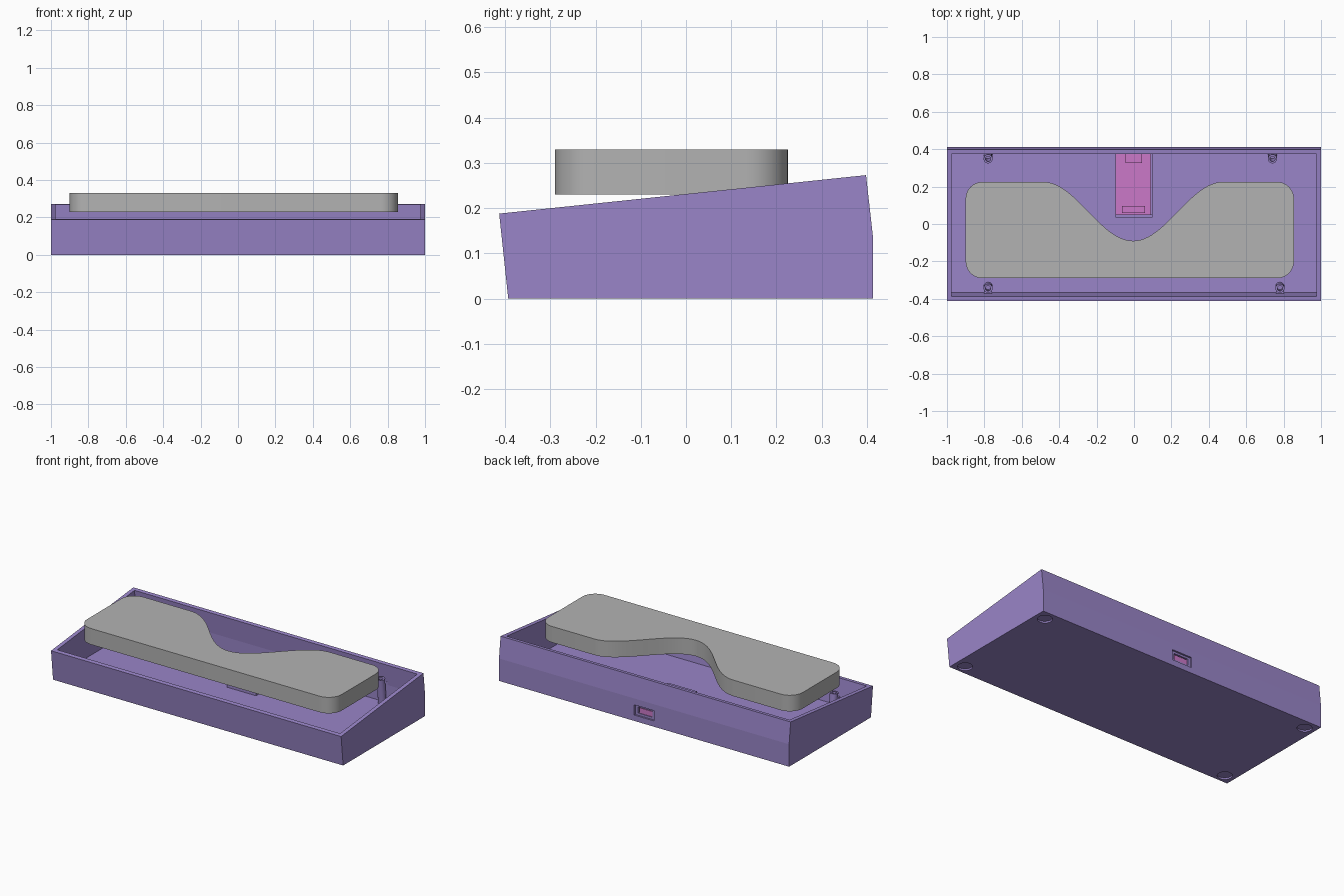
import bpy, bmesh, math
from mathutils import Matrix, Vector

if "Cube" in bpy.data.objects:
    bpy.data.objects.remove(bpy.data.objects["Cube"])


def material(name, col):
    m = bpy.data.materials.new(name)
    m.diffuse_color = (*col, 1)
    m.use_nodes = True
    m.node_tree.nodes["Principled BSDF"].inputs["Base Color"].default_value = m.diffuse_color
    return m


PURPLE = material("purple plastic", (0.32, 0.235, 0.58))
GREY = material("grey plate", (0.45, 0.45, 0.45))
PINK = material("pink board", (0.60, 0.19, 0.58))


def finish(name, bm, mat):
    bmesh.ops.recalc_face_normals(bm, faces=bm.faces)
    me = bpy.data.meshes.new(name)
    bm.to_mesh(me)
    bm.free()
    ob = bpy.data.objects.new(name, me)
    bpy.context.collection.objects.link(ob)
    me.materials.append(mat)
    return ob


def extrude(name, pts, vec, mat):
    """Closed 3D outline pushed along vec."""
    bm = bmesh.new()
    f = bm.faces.new([bm.verts.new(p) for p in pts])
    r = bmesh.ops.extrude_face_region(bm, geom=[f])
    verts = [g for g in r["geom"] if isinstance(g, bmesh.types.BMVert)]
    bmesh.ops.translate(bm, verts=verts, vec=Vector(vec))
    return finish(name, bm, mat)


def prism(name, yz, hw, mat):
    return extrude(name, [(-hw, y, z) for y, z in yz], (2 * hw, 0, 0), mat)


def box(name, x0, x1, y0, y1, z0, z1, mat):
    return extrude(name, [(x0, y0, z0), (x1, y0, z0), (x1, y1, z0), (x0, y1, z0)],
                   (0, 0, z1 - z0), mat)


def cut(target, cutter):
    mod = target.modifiers.new("cut", "BOOLEAN")
    mod.operation = "DIFFERENCE"
    mod.solver = "EXACT"
    mod.object = cutter
    bpy.context.view_layer.objects.active = target
    bpy.ops.object.modifier_apply(modifier=mod.name)
    bpy.data.objects.remove(cutter)


def smooth(ob):
    bpy.ops.object.select_all(action="DESELECT")
    ob.select_set(True)
    bpy.context.view_layer.objects.active = ob
    bpy.ops.object.shade_smooth_by_angle(angle=math.radians(30))


# Wedge-shaped case with hollow interior
case = prism("case", [(-.393, 0), (.413, 0), (.413, .14), (.398, .273), (-.413, .188)],
             1.0, PURPLE)
cut(case, prism("cavity", [(-.367, .03), (.386, .03), (.386, .14), (.361, .40), (-.413, .40)],
                .975, PURPLE))

# Port: shallow outer recess with a smaller through hole
cut(case, box("port_recess", -.068, .068, .402, .45, .036, .10, PURPLE))
cut(case, box("port_hole", -.05, .05, .37, .45, .05, .088, PURPLE))

# Round foot recesses under the corners
for x in (-.935, .935):
    for y in (-.335, .35):
        pts = [(x + .042 * math.cos(a), y + .042 * math.sin(a), -.02)
               for a in (math.tau * i / 32 for i in range(32))]
        cut(case, extrude("foot_recess", pts, (0, 0, .03), PURPLE))


# Screw posts: tilted tubes with a gusset to the wall
def post(name, x, y, top, wall_y):
    bm = bmesh.new()
    n = 24
    rings = []
    for r, z in ((.024, -.005), (.024, top - .028), (.014, top - .028), (.014, .02)):
        rings.append([bm.verts.new((r * math.cos(math.tau * i / n),
                                    r * math.sin(math.tau * i / n), z)) for i in range(n)])
    for a, b in zip(rings, rings[1:]):
        for i in range(n):
            j = (i + 1) % n
            bm.faces.new((a[i], a[j], b[j], b[i]))
    bm.faces.new(rings[0])
    bm.faces.new(rings[-1])
    bm.transform(Matrix.Translation((x, y, .028)) @ Matrix.Rotation(math.radians(6), 4, "X"))
    smooth(finish(name, bm, PURPLE))
    y0, y1 = sorted((y + math.copysign(.018, y), wall_y))
    box(name + "_gusset", x - .022, x + .022, y0, y1, .028, top - .03, PURPLE)


post("front_left_post", -.78, -.335, .115, -.372)
post("front_right_post", .78, -.335, .115, -.372)
post("back_left_post", -.78, .365, .19, .384)
post("back_right_post", .74, .365, .19, .384)

# Board with its two connectors
box("circuit_board", -.10, .088, .052, .384, .038, .05, PINK)
box("port_connector", -.046, .042, .325, .398, .05, .083, PINK)
box("inner_connector", -.065, .06, .06, .097, .05, .07, PINK)

# Cradle holding the board
box("board_stop", -.10, .10, .035, .05, .028, .085, PURPLE)
box("board_ledge", -.09, .08, .05, .38, .028, .038, PURPLE)
box("board_rail", .088, .10, .05, .385, .028, .06, PURPLE)

# Floating plate: rounded rectangle with a cosine dip in the back edge
X0, X1, Y0, Y1, R = -.9, .855, -.29, .225, .09
outline = []
for cx, cy, start in ((X0 + R, Y0 + R, 180), (X1 - R, Y0 + R, 270), (X1 - R, Y1 - R, 0)):
    outline += [(cx + R * math.cos(math.radians(start + d)),
                 cy + R * math.sin(math.radians(start + d))) for d in range(0, 91, 9)]
for i in range(49):
    t = 1 - i / 24
    outline.append((-.005 + .48 * t, -.09 + .315 * (1 - math.cos(math.pi * t)) / 2))
outline += [(X0 + R + R * math.cos(math.radians(90 + d)),
             Y1 - R + R * math.sin(math.radians(90 + d))) for d in range(0, 91, 9)]
plate = extrude("key_plate", [(x, y, .23) for x, y in outline], (0, 0, .10), GREY)
smooth(plate)
